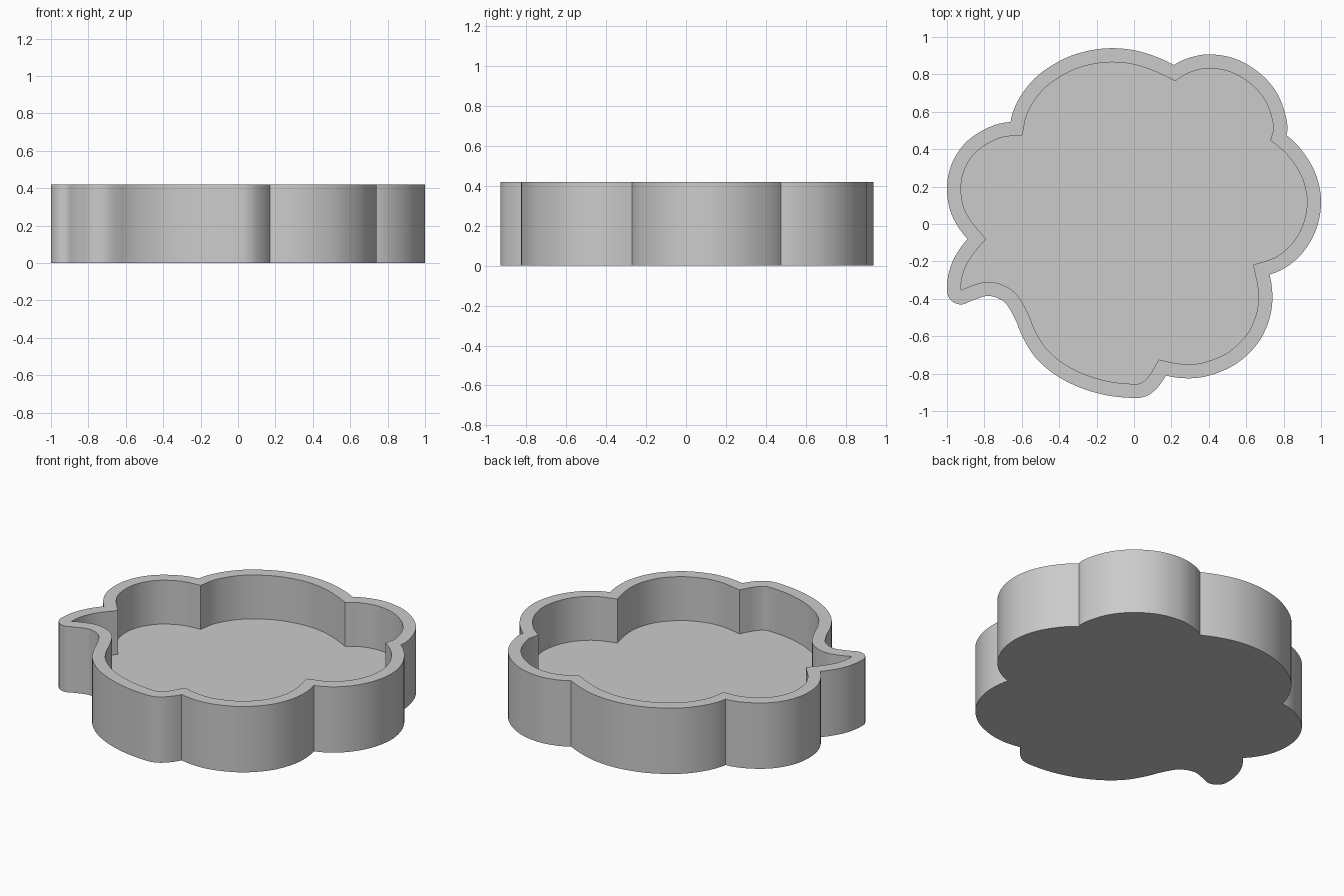
import bpy
import bmesh
import math
from mathutils import Vector

HEIGHT = 0.42
FLOOR = 0.14
WALL = 0.075
STEPS = 6

cube = bpy.data.objects.get("Cube")
if cube:
    bpy.data.objects.remove(cube, do_unlink=True)


def make_material(name, colour):
    material = bpy.data.materials.new(name)
    material.use_nodes = True
    material.diffuse_color = colour
    for node in material.node_tree.nodes:
        if node.type == "BSDF_PRINCIPLED":
            node.inputs["Base Color"].default_value = colour
    return material


def smooth_path(points):
    """Sample a spline through the points, leaving out the last point."""
    pts = [Vector(p) for p in points]
    before = 3 * pts[0] - 3 * pts[1] + pts[2]
    after = 3 * pts[-1] - 3 * pts[-2] + pts[-3]
    pts = [before] + pts + [after]
    path = []
    for a, b, c, d in zip(pts, pts[1:], pts[2:], pts[3:]):
        for step in range(STEPS):
            t = step / STEPS
            path.append(b + 0.5 * t * (c - a + t * (2 * a - 5 * b + 4 * c - d
                        + t * (3 * (b - c) + d - a))))
    return path


def arc_path(centre, radius, start, end, count):
    path = []
    for i in range(count):
        angle = math.radians(start + (end - start) * i / count)
        path.append(Vector(centre) + radius * Vector((math.cos(angle), math.sin(angle))))
    return path


def inset_outline(outline, distance):
    """Move a counter-clockwise outline inward with mitred corners."""
    result = []
    for i, point in enumerate(outline):
        back = (point - outline[i - 1]).normalized()
        ahead = (outline[(i + 1) % len(outline)] - point).normalized()
        n1 = Vector((-back.y, back.x))
        n2 = Vector((-ahead.y, ahead.x))
        result.append(point + (n1 + n2) * distance / (1 + n1.dot(n2)))
    return result


# Scalloped lobes, counter-clockwise, meeting at sharp creases
right_lobe = [(.725, -.27), (.83, -.22), (.92, -.13), (.98, -.01), (1, .13),
              (.97, .27), (.9, .39), (.815, .475)]
back_right_lobe = [(.815, .475), (.815, .56), (.77, .69), (.68, .8), (.55, .88),
                   (.41, .907), (.3, .89), (.215, .85)]
back_lobe = [(.215, .85), (.04, .92), (-.12, .94), (-.27, .92), (-.4, .87),
             (-.53, .78), (-.62, .66), (-.66, .545)]
left_lobe = [(-.66, .545), (-.78, .515), (-.9, .435), (-.975, .32), (-1, .19),
             (-.975, .05), (-.89, -.08)]
tail_outside = [(-.89, -.08), (-.955, -.17), (-.99, -.26), (-1, -.35)]
tail_and_front = [(-.904, -.427), (-.84, -.4), (-.77, -.385), (-.69, -.42),
                  (-.635, -.51), (-.595, -.605), (-.53, -.71), (-.43, -.8),
                  (-.3, -.87), (-.15, -.915), (0, -.93), (.07, -.918),
                  (.125, -.875), (.17, -.81)]
front_right_lobe = [(.17, -.81), (.3, -.825), (.42, -.805), (.55, -.745),
                    (.66, -.64), (.72, -.52), (.74, -.4), (.725, -.27)]

outline = []
for lobe in (right_lobe, back_right_lobe, back_lobe, left_lobe, tail_outside):
    outline += smooth_path(lobe)
outline += arc_path((-.925, -.355), WALL, 176, 286, 14)
outline += smooth_path(tail_and_front) + smooth_path(front_right_lobe)
inner = inset_outline(outline, WALL)

# Tray shell: underside, outer wall, rim, inner wall and raised floor
bm = bmesh.new()
rings = [[bm.verts.new((p.x, p.y, z)) for p in path]
         for path, z in ((outline, 0), (outline, HEIGHT), (inner, HEIGHT), (inner, FLOOR))]
for low, high in zip(rings, rings[1:]):
    for i in range(len(low)):
        j = (i + 1) % len(low)
        bm.faces.new((low[i], low[j], high[j], high[i]))
bm.faces.new(list(reversed(rings[0])))
bm.faces.new(rings[-1])
bmesh.ops.remove_doubles(bm, verts=rings[2] + rings[3], dist=0.005)

mesh = bpy.data.meshes.new("cloud_tray")
bm.to_mesh(mesh)
bm.free()
tray = bpy.data.objects.new("cloud_tray", mesh)
bpy.context.collection.objects.link(tray)
mesh.materials.append(make_material("plain grey", (0.6, 0.6, 0.6, 1)))

bpy.ops.object.select_all(action="DESELECT")
tray.select_set(True)
bpy.context.view_layer.objects.active = tray
bpy.ops.object.shade_smooth_by_angle(angle=math.radians(30))
